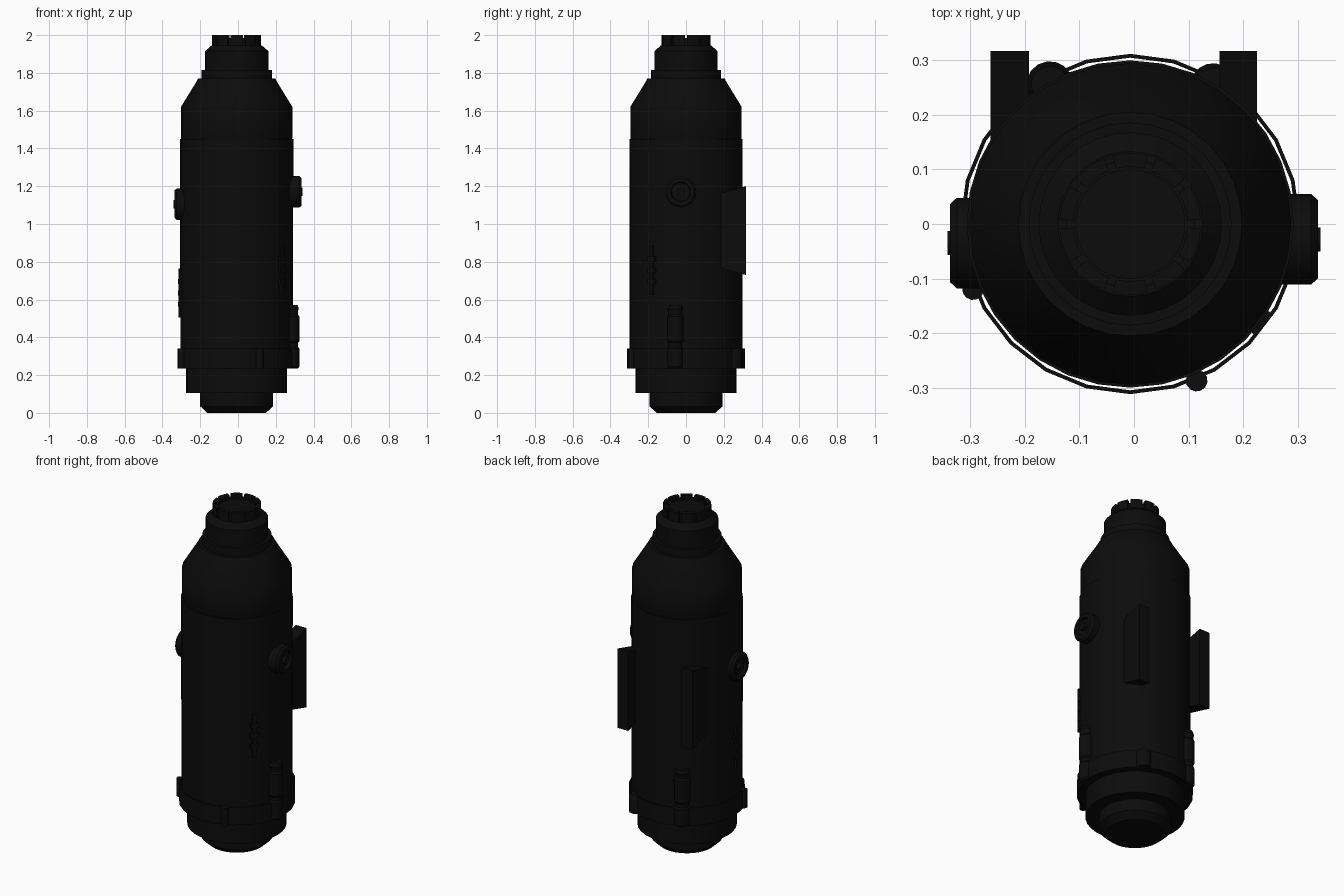
import bpy, bmesh, math
from mathutils import Matrix, Vector

if "Cube" in bpy.data.objects:
    bpy.data.objects.remove(bpy.data.objects["Cube"])

AXIS = Vector((-0.007, 0, 0))

black = bpy.data.materials.new("matte_black")
black.use_nodes = True
black.diffuse_color = (0.0035, 0.0035, 0.0035, 1)
bsdf = black.node_tree.nodes["Principled BSDF"]
bsdf.inputs["Base Color"].default_value = black.diffuse_color
bsdf.inputs["Roughness"].default_value = 0.8


def finish(name, bm, matrix=None, smooth=True):
    bmesh.ops.recalc_face_normals(bm, faces=bm.faces)
    mesh = bpy.data.meshes.new(name)
    bm.to_mesh(mesh)
    bm.free()
    if matrix is not None:
        mesh.transform(matrix)
    mesh.materials.append(black)
    obj = bpy.data.objects.new(name, mesh)
    bpy.context.collection.objects.link(obj)
    if smooth:
        bpy.ops.object.select_all(action='DESELECT')
        obj.select_set(True)
        bpy.context.view_layer.objects.active = obj
        bpy.ops.object.shade_smooth_by_angle(angle=math.radians(32))
    return obj


def lathe(name, profile, sides, matrix, closed=False):
    """Spin (radius, height) points about z; closed makes a tube wall."""
    bm = bmesh.new()
    rings = []
    for r, z in profile:
        rings.append([bm.verts.new((r * math.cos(2 * math.pi * i / sides),
                                    r * math.sin(2 * math.pi * i / sides), z))
                      for i in range(sides)])
    pairs = list(zip(rings, rings[1:]))
    if closed:
        pairs.append((rings[-1], rings[0]))
    for a, b in pairs:
        for i in range(sides):
            j = (i + 1) % sides
            bm.faces.new((a[i], a[j], b[j], b[i]))
    if not closed:
        bm.faces.new(rings[0])
        bm.faces.new(rings[-1])
    return finish(name, bm, matrix)


def box(name, size, matrix):
    bm = bmesh.new()
    bmesh.ops.create_cube(bm, size=1)
    bmesh.ops.scale(bm, vec=size, verts=bm.verts)
    return finish(name, bm, matrix, smooth=False)


def around(angle, radius, z):
    """Frame on the body wall: local x points outward, local z up."""
    return (Matrix.Translation(AXIS) @ Matrix.Rotation(math.radians(angle), 4, 'Z')
            @ Matrix.Translation((radius, 0, z)))


centre = Matrix.Translation(AXIS)

# Main stacked body
lathe("bottom_plug", [(0.155, 0), (0.193, 0.035), (0.193, 0.12)], 32, centre)
lathe("base_flange", [(0.267, 0.105), (0.267, 0.25)], 32, centre)
lathe("body", [(0.298, 0.235), (0.3, 1.45)], 32, centre)
lathe("shoulder", [(0.285, 1.43), (0.295, 1.455), (0.295, 1.62), (0.212, 1.755),
                   (0.205, 1.77)], 32, centre)
lathe("collar", [(0.186, 1.755), (0.186, 1.815)], 32, centre)
lathe("neck", [(0.168, 1.8), (0.168, 1.915), (0.133, 1.945)], 32, centre)
lathe("cap", [(0.118, 1.93), (0.118, 1.985), (0.1, 1.985), (0.1, 1.975)], 32, centre)

# Thin open band around the foot
lathe("lower_band", [(0.305, 0.235), (0.312, 0.235), (0.312, 0.34), (0.305, 0.34)],
      24, centre, closed=True)

# Crown teeth around the cap
TEETH = 10
for i in range(TEETH):
    bm = bmesh.new()
    step = 2 * math.pi / TEETH
    loops = []
    for z in (1.935, 2.0):
        arc = [(r, step * (i + t)) for r, ts in
               ((0.13, (0.1, 0.37, 0.63, 0.9)), (0.105, (0.9, 0.63, 0.37, 0.1))) for t in ts]
        loops.append([bm.verts.new((r * math.cos(a), r * math.sin(a), z)) for r, a in arc])
    n = len(loops[0])
    for k in range(n):
        bm.faces.new((loops[0][k], loops[0][(k + 1) % n], loops[1][(k + 1) % n], loops[1][k]))
    for loop in loops:
        bm.faces.new(loop)
    finish(f"crown_tooth_{i + 1}", bm, centre)

# Round side knobs with a raised rim, dished face and small button
for name, side, y, z in (("left_knob", 1, -0.028, 1.17), ("right_knob", -1, -0.035, 1.105)):
    frame = Matrix.Translation((0, y, z)) @ Matrix.Rotation(side * math.pi / 2, 4, 'Y')
    lathe(name, [(0.083, 0.26), (0.083, 0.325), (0.072, 0.337), (0.053, 0.337),
                 (0.048, 0.322)], 24, frame)
    lathe(name + "_button", [(0.022, 0.31), (0.022, 0.342)], 12, frame)

# Tall rear fins with sloping ends
for name, x0, x1 in (("left_rear_fin", 0.157, 0.226), ("right_rear_fin", -0.263, -0.193)):
    bm = bmesh.new()
    sides = [[bm.verts.new((x, y, z)) for y, z in
              ((0.1, 0.79), (0.317, 0.73), (0.317, 1.2), (0.1, 1.14))] for x in (x0, x1)]
    for k in range(4):
        bm.faces.new((sides[0][k], sides[0][(k + 1) % 4], sides[1][(k + 1) % 4], sides[1][k]))
    for s in sides:
        bm.faces.new(s)
    finish(name, bm, smooth=False)

# Long canisters clipped to the lower wall
for name, angle in (("left_canister", -11), ("rear_canister", 120)):
    lathe(name, [(0.034, 0.235), (0.043, 0.245), (0.043, 0.34), (0.036, 0.35), (0.036, 0.37),
                 (0.043, 0.38), (0.043, 0.51), (0.036, 0.52), (0.036, 0.54), (0.04, 0.55),
                 (0.034, 0.57)], 16, around(angle, 0.295, 0))

# Short lugs on the band
lathe("rear_lug", [(0.042, 0.235), (0.042, 0.325), (0.034, 0.34)], 16, around(59, 0.295, 0))
for name, angle in (("front_band_pin", -67), ("right_band_pin", -157.5)):
    lathe(name, [(0.02, 0.235), (0.02, 0.34)], 12, around(angle, 0.312, 0))

# Small raised latches on the wall
for name, angle, z in (("left_latch", -37, 0.755), ("right_latch", 186, 0.635)):
    box(name + "_bar", (0.016, 0.022, 0.26), around(angle, 0.3, z))
    for dz in (-0.06, 0.0, 0.06):
        box(name + "_rung", (0.018, 0.05, 0.025), around(angle, 0.3, z + dz))
